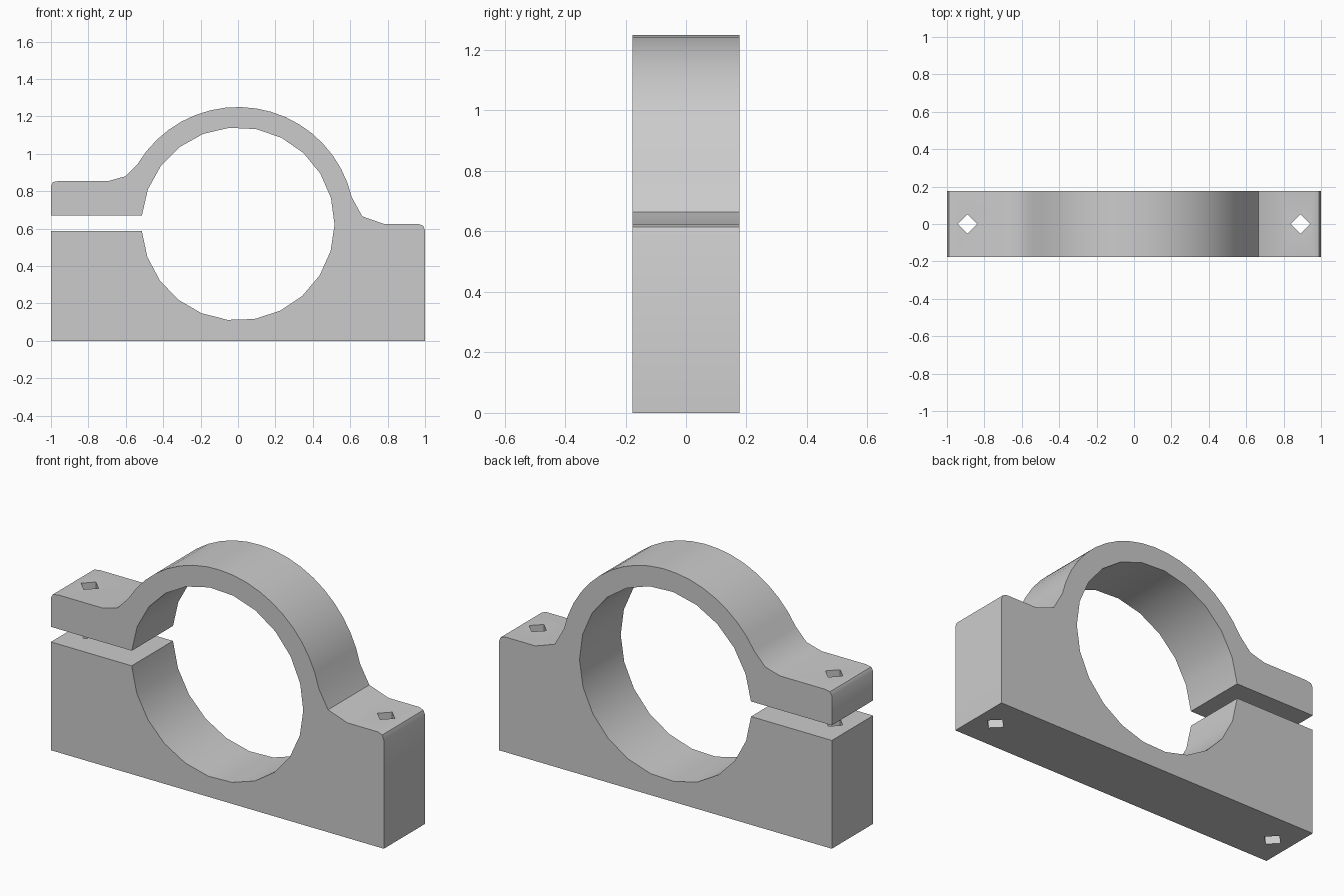
import bpy, bmesh, math

if "Cube" in bpy.data.objects:
    bpy.data.objects.remove(bpy.data.objects["Cube"])

HALF_DEPTH = 0.177
CENTRE_Z = 0.625


def arc(radius, start, end, steps):
    pts = []
    for i in range(steps + 1):
        a = math.radians(start + (end - start) * i / steps)
        pts.append((radius * math.cos(a), CENTRE_Z + radius * math.sin(a)))
    return pts


def make_object(name, bm):
    bmesh.ops.recalc_face_normals(bm, faces=bm.faces)
    mesh = bpy.data.meshes.new(name)
    bm.to_mesh(mesh)
    bm.free()
    obj = bpy.data.objects.new(name, mesh)
    bpy.context.collection.objects.link(obj)
    return obj


# Outline in the x/z plane: upper ear, outer arch, right foot, base, lower jaw, bore
profile = [(-1, 0.67), (-1, 0.83), (-0.988, 0.849), (-0.955, 0.855),
           (-0.69, 0.855), (-0.60, 0.88)]
profile += arc(0.625, 149, 13, 18)
profile += [(0.665, 0.665), (0.78, 0.625), (0.965, 0.625), (0.99, 0.615),
            (1, 0.59), (1, 0), (-1, 0), (-1, 0.588)]
profile += arc(0.516, 184.1, 535, 22)

# Clamp body: the outline extruded through its depth
bm = bmesh.new()
face = bm.faces.new([bm.verts.new((x, -HALF_DEPTH, z)) for x, z in profile])
res = bmesh.ops.extrude_face_region(bm, geom=[face])
moved = [v for v in res["geom"] if isinstance(v, bmesh.types.BMVert)]
bmesh.ops.translate(bm, verts=moved, vec=(0, 2 * HALF_DEPTH, 0))
body = make_object("clamp_body", bm)

# Four-sided bolt holes straight through both ends
for side in (-1, 1):
    bm = bmesh.new()
    bmesh.ops.create_cone(bm, cap_ends=True, segments=4, radius1=0.052,
                          radius2=0.052, depth=2)
    bmesh.ops.translate(bm, verts=bm.verts, vec=(side * 0.89, 0, 0.5))
    cutter = make_object("bolt_hole_cutter", bm)
    cutter.hide_render = True
    mod = body.modifiers.new("bolt_hole", 'BOOLEAN')
    mod.operation = 'DIFFERENCE'
    mod.solver = 'EXACT'
    mod.object = cutter
    bpy.context.view_layer.objects.active = body
    bpy.ops.object.modifier_apply(modifier=mod.name)
    bpy.data.objects.remove(cutter)

# Smooth curved surfaces, crisp corners
bpy.ops.object.select_all(action='DESELECT')
body.select_set(True)
bpy.context.view_layer.objects.active = body
bpy.ops.object.shade_smooth_by_angle(angle=math.radians(40))
